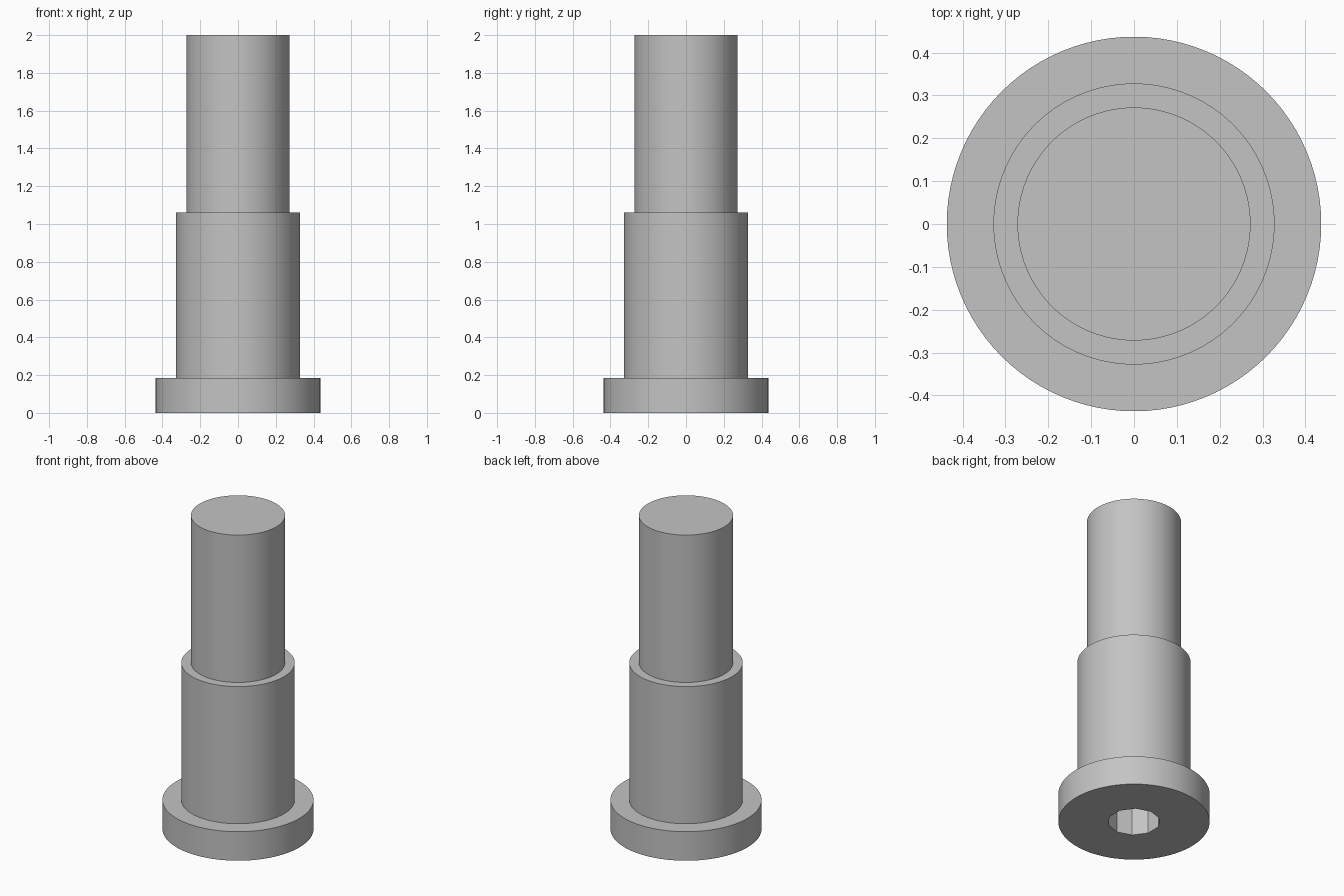
import bpy
import bmesh
from math import cos, sin, pi, radians

default = bpy.data.objects.get("Cube")
if default:
    bpy.data.objects.remove(default, do_unlink=True)

SEGMENTS = 96
SOCKET_SIDES, SOCKET_RADIUS, SOCKET_DEPTH = 10, 0.153, 0.2

steel = bpy.data.materials.new("steel grey")
steel.use_nodes = True
colour = (0.55, 0.55, 0.55, 1)
steel.diffuse_color = colour
steel.node_tree.nodes["Principled BSDF"].inputs["Base Color"].default_value = colour


def add_object(name, bm):
    """Turn a bmesh into a steel object."""
    bmesh.ops.recalc_face_normals(bm, faces=bm.faces)
    mesh = bpy.data.meshes.new(name)
    bm.to_mesh(mesh)
    bm.free()
    mesh.materials.append(steel)
    obj = bpy.data.objects.new(name, mesh)
    bpy.context.collection.objects.link(obj)
    return obj


def ring(bm, radius, z, sides):
    """A loop of vertices with one corner on the y axis."""
    angles = [pi / 2 + 2 * pi * i / sides for i in range(sides)]
    return [bm.verts.new((radius * cos(a), radius * sin(a), z)) for a in angles]


def lathe(name, profile, sides):
    """Closed solid of revolution from (radius, height) steps."""
    bm = bmesh.new()
    rings = [ring(bm, r, z, sides) for r, z in profile]
    for low, high in zip(rings, rings[1:]):
        for i in range(sides):
            j = (i + 1) % sides
            bm.faces.new((low[i], low[j], high[j], high[i]))
    bm.faces.new(rings[0])
    bm.faces.new(rings[-1])
    return add_object(name, bm)


# Stepped pin: flanged head, shoulder and narrower shank
pin = lathe("stepped_pin", [
    (0.437, 0), (0.437, 0.185),
    (0.328, 0.185), (0.328, 1.06),
    (0.272, 1.06), (0.272, 2),
], SEGMENTS)

# Faceted drive socket cut into the underside of the head
cutter = lathe("socket_cutter", [
    (SOCKET_RADIUS, -0.1), (SOCKET_RADIUS, SOCKET_DEPTH),
], SOCKET_SIDES)
cutter.hide_render = True

bpy.context.view_layer.objects.active = pin
pin.select_set(True)
cut = pin.modifiers.new("drive_socket", 'BOOLEAN')
cut.operation = 'DIFFERENCE'
cut.solver = 'EXACT'
cut.object = cutter
bpy.ops.object.modifier_apply(modifier=cut.name)
bpy.data.objects.remove(cutter, do_unlink=True)

# Smooth barrels with crisp steps and socket facets
bpy.ops.object.shade_smooth_by_angle(angle=radians(30))
